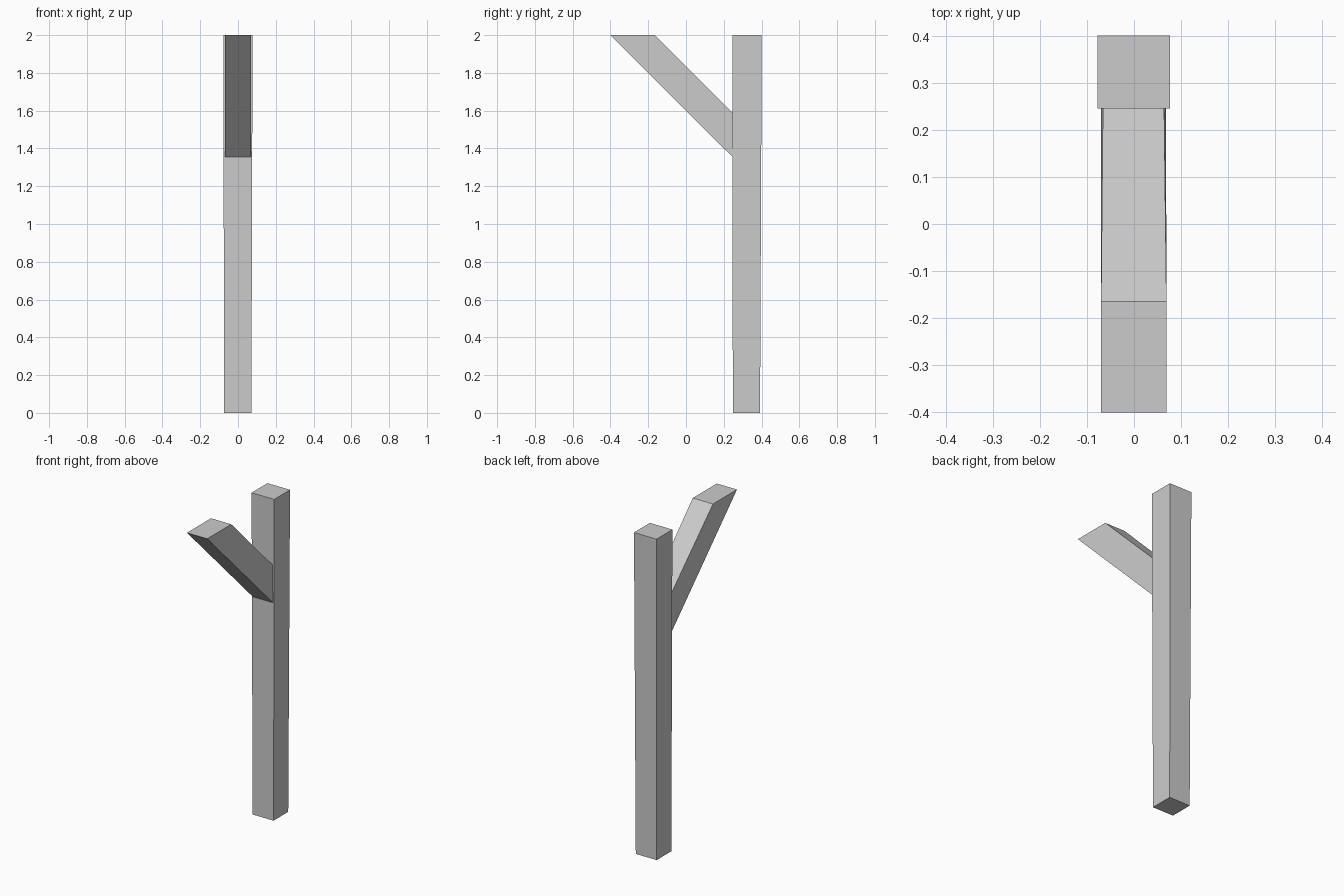
import bpy
import bmesh

cube = bpy.data.objects.get("Cube")
if cube:
    bpy.data.objects.remove(cube, do_unlink=True)

grey = bpy.data.materials.new("plain grey")
grey.use_nodes = True
grey.diffuse_color = (0.6, 0.6, 0.6, 1)
grey.node_tree.nodes["Principled BSDF"].inputs["Base Color"].default_value = (0.6, 0.6, 0.6, 1)


def loft(name, start, end):
    """Closed flat-sided beam between two four-cornered ends."""
    bm = bmesh.new()
    a = [bm.verts.new(p) for p in start]
    b = [bm.verts.new(p) for p in end]
    bm.faces.new(a)
    bm.faces.new(b)
    for i in range(4):
        j = (i + 1) % 4
        bm.faces.new((a[i], a[j], b[j], b[i]))
    bmesh.ops.recalc_face_normals(bm, faces=bm.faces)
    mesh = bpy.data.meshes.new(name)
    bm.to_mesh(mesh)
    bm.free()
    mesh.materials.append(grey)
    obj = bpy.data.objects.new(name, mesh)
    bpy.context.collection.objects.link(obj)
    return obj


def rectangle(x0, x1, y0, y1, z):
    return [(x0, y0, z), (x1, y0, z), (x1, y1, z), (x0, y1, z)]


# Upright post, slightly wider at the top
loft("post",
     rectangle(-0.073, 0.071, 0.248, 0.392, 0),
     rectangle(-0.078, 0.077, 0.245, 0.401, 2))

# Diagonal brace, cut level at the top and upright against the post
post_face = 0.246
loft("brace",
     [(-0.070, post_face, 1.355), (0.068, post_face, 1.355),
      (0.064, post_face, 1.59), (-0.066, post_face, 1.59)],
     [(-0.070, -0.401, 2), (0.069, -0.401, 2),
      (0.069, -0.165, 2), (-0.070, -0.165, 2)])
